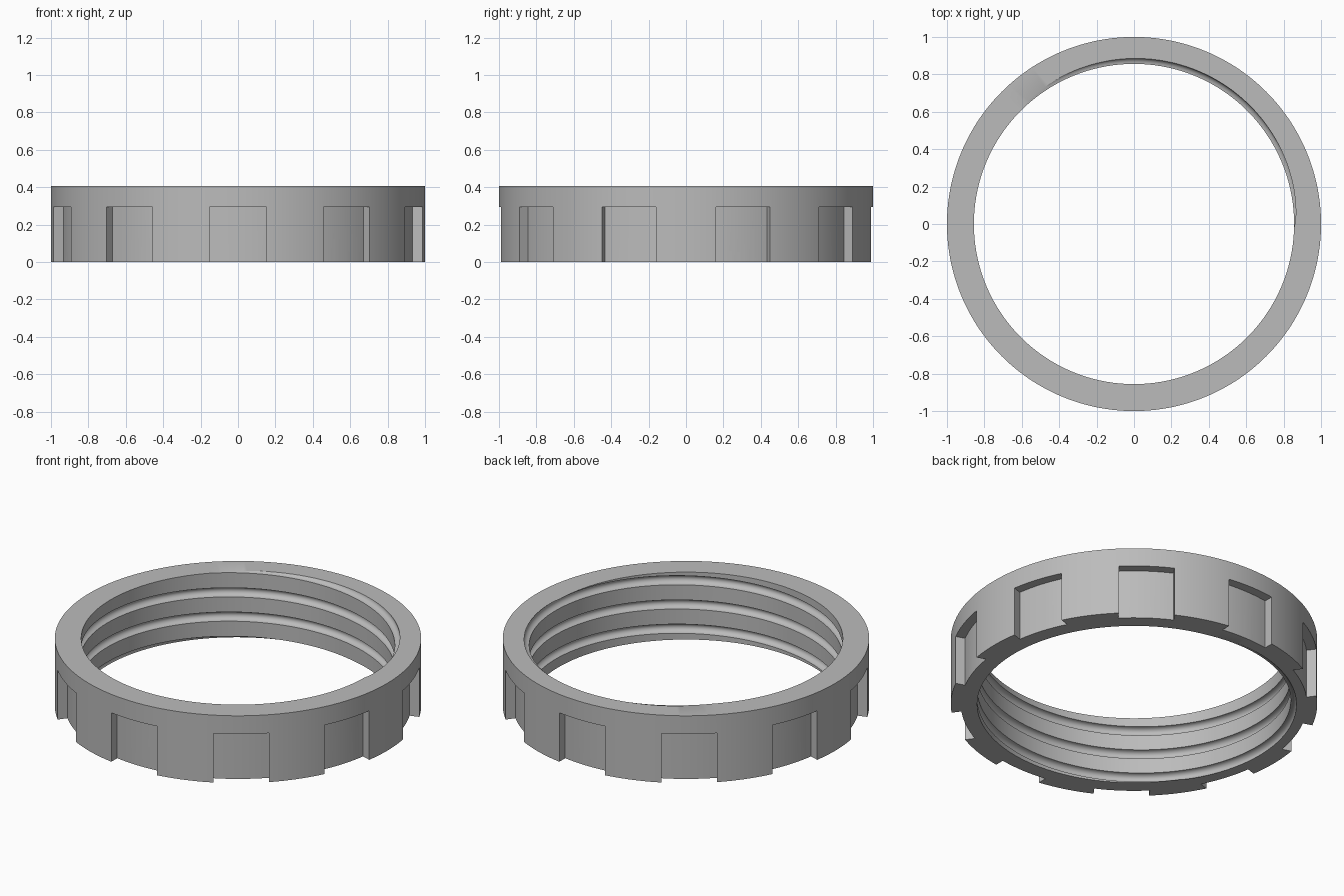
import bpy, bmesh
from math import pi, sin, cos, sqrt, radians, asin

cube = bpy.data.objects.get("Cube")
if cube:
    bpy.data.objects.remove(cube, do_unlink=True)

OUTER, CREST, HEIGHT = 1.0, 0.856, 0.406
PITCH, GROOVE_HALF, GROOVE_DEPTH = 0.146, 0.0275, 0.031
COLUMNS, ARC = 240, 10
NOTCHES, NOTCH_HALF, NOTCH_TOP, NOTCH_FLOOR = 10, 0.152, 0.295, 0.945

grey = bpy.data.materials.new("mid_grey")
grey.use_nodes = True
grey.diffuse_color = (0.5, 0.5, 0.5, 1)
grey.node_tree.nodes["Principled BSDF"].inputs["Base Color"].default_value = (0.5, 0.5, 0.5, 1)


def finish(bm, name):
    bmesh.ops.recalc_face_normals(bm, faces=bm.faces)
    mesh = bpy.data.meshes.new(name)
    bm.to_mesh(mesh)
    bm.free()
    obj = bpy.data.objects.new(name, mesh)
    bpy.context.collection.objects.link(obj)
    return obj


def groove_centre(a):
    return HEIGHT + GROOVE_HALF + PITCH * (a - radians(135)) / (2 * pi)


def inner_radius(a, z):
    turns = (z - groove_centre(a)) / PITCH
    d = (turns - round(turns)) * PITCH / GROOVE_HALF
    return CREST + GROOVE_DEPTH * sqrt(max(0, 1 - d * d))


# Ring body: each column follows the rising thread, clipped at both ends
bm = bmesh.new()
columns = []
for i in range(COLUMNS + 1):
    a = 2 * pi * i / COLUMNS
    profile = []
    for turn in range(-4, 2):
        for k in range(ARC + 1):
            z = groove_centre(a) + turn * PITCH - GROOVE_HALF * cos(pi * k / ARC)
            z = min(max(z, 0), HEIGHT)
            profile.append((inner_radius(a, z), z))
    profile += [(OUTER, HEIGHT), (OUTER, 0)]
    columns.append([bm.verts.new((r * cos(a), r * sin(a), z)) for r, z in profile])
for left, right in zip(columns, columns[1:]):
    for k in range(len(left)):
        n = (k + 1) % len(left)
        bm.faces.new((left[k], right[k], right[n], left[n]))
bmesh.ops.remove_doubles(bm, verts=bm.verts, dist=0.00002)
ring = finish(bm, "threaded_ring")
ring.data.materials.append(grey)

# Notch cutters: straight sides with a curved floor
bm = bmesh.new()
half = asin(NOTCH_HALF / NOTCH_FLOOR)
outline = [(NOTCH_FLOOR * cos(half * t / 4), NOTCH_FLOOR * sin(half * t / 4)) for t in range(-4, 5)]
outline += [(1.1, NOTCH_HALF), (1.1, -NOTCH_HALF)]
for i in range(NOTCHES):
    a = -pi / 2 + 2 * pi * i / NOTCHES
    base = [bm.verts.new((x * cos(a) - y * sin(a), x * sin(a) + y * cos(a), -0.1)) for x, y in outline]
    face = bm.faces.new(base)
    top = bmesh.ops.extrude_face_region(bm, geom=[face])["geom"]
    bmesh.ops.translate(bm, vec=(0, 0, NOTCH_TOP + 0.1),
                        verts=[v for v in top if isinstance(v, bmesh.types.BMVert)])
cutter = finish(bm, "notch_cutter")
cutter.hide_render = True

# Cut the grip notches, then shade
mod = ring.modifiers.new("notches", "BOOLEAN")
mod.operation = "DIFFERENCE"
mod.solver = "EXACT"
mod.object = cutter
bpy.context.view_layer.objects.active = ring
ring.select_set(True)
bpy.ops.object.modifier_apply(modifier=mod.name)
bpy.data.objects.remove(cutter, do_unlink=True)
bpy.ops.object.shade_smooth_by_angle(angle=radians(30))
